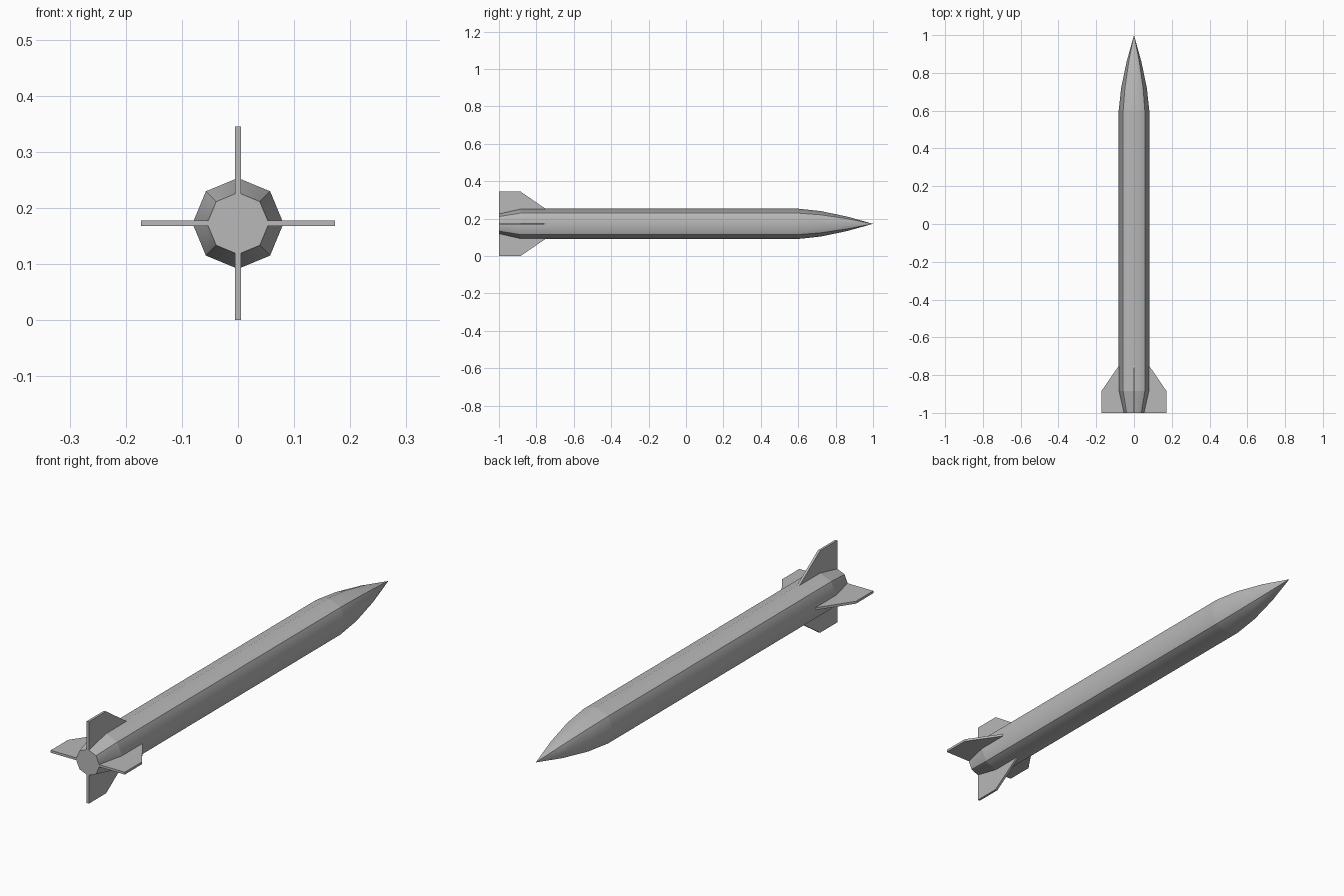
import bpy, bmesh, math
from mathutils import Matrix

if "Cube" in bpy.data.objects:
    bpy.data.objects.remove(bpy.data.objects["Cube"])

AXIS_Z = 0.1725
SIDES = 8

grey = bpy.data.materials.new("light_grey")
grey.use_nodes = True
colour = (0.48, 0.48, 0.48, 1)
grey.diffuse_color = colour
grey.node_tree.nodes["Principled BSDF"].inputs["Base Color"].default_value = colour


def add_object(name, bm):
    bmesh.ops.recalc_face_normals(bm, faces=bm.faces)
    mesh = bpy.data.meshes.new(name)
    bm.to_mesh(mesh)
    bm.free()
    mesh.materials.append(grey)
    obj = bpy.data.objects.new(name, mesh)
    bpy.context.collection.objects.link(obj)
    return obj


# Body: octagonal rings (y, radius) from the tapered tail to the nose
bm = bmesh.new()
profile = [(-1, 0.055), (-0.885, 0.081), (0.6, 0.081), (0.72, 0.068), (0.86, 0.039)]
rings = []
for y, r in profile:
    angles = [math.tau * i / SIDES for i in range(SIDES)]
    rings.append([bm.verts.new((r * math.cos(a), y, AXIS_Z + r * math.sin(a))) for a in angles])
tip = bm.verts.new((0, 1, AXIS_Z))
tail = bm.faces.new(rings[0])
for i in range(SIDES):
    j = (i + 1) % SIDES
    for a, b in zip(rings, rings[1:]):
        bm.faces.new((a[i], a[j], b[j], b[i]))
    bm.faces.new((rings[-1][i], rings[-1][j], tip))

# Smooth shading, with creases along the diagonals and around the tail and shoulder
for f in bm.faces:
    f.smooth = f is not tail
for i in range(SIDES):
    for ring in rings[:3]:
        bm.edges.get((ring[i], ring[(i + 1) % SIDES])).smooth = False
for i in range(1, SIDES, 2):
    line = [ring[i] for ring in rings] + [tip]
    for a, b in zip(line, line[1:]):
        bm.edges.get((a, b)).smooth = False
add_object("body", bm)

# Fins: one clipped plate outline (y, radius), turned around the body axis
outline = [(-1, 0.03), (-1, 0.1725), (-0.885, 0.1725), (-0.75, 0.08), (-0.75, 0.03)]
THICKNESS = 0.01
for k, name in enumerate(["left_fin", "top_fin", "right_fin", "bottom_fin"]):
    bm = bmesh.new()
    face = bm.faces.new([bm.verts.new((r, y, -THICKNESS / 2)) for y, r in outline])
    extruded = bmesh.ops.extrude_face_region(bm, geom=[face])["geom"]
    top = [v for v in extruded if isinstance(v, bmesh.types.BMVert)]
    bmesh.ops.translate(bm, verts=top, vec=(0, 0, THICKNESS))
    turn = Matrix.Translation((0, 0, AXIS_Z)) @ Matrix.Rotation(-k * math.pi / 2, 4, "Y")
    bm.transform(turn)
    add_object(name, bm)
